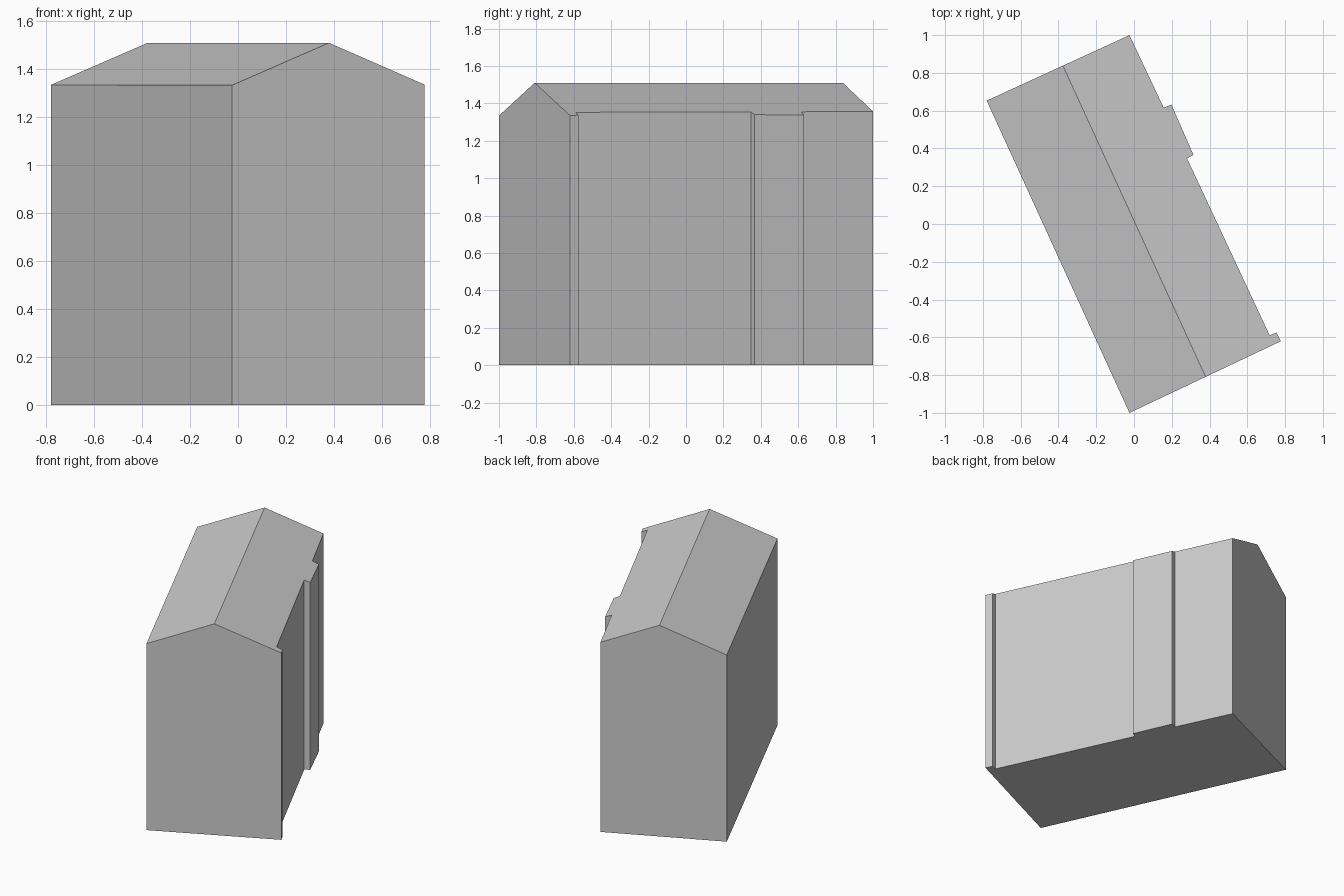
import bpy
import bmesh
from mathutils import Vector

cube = bpy.data.objects.get("Cube")
if cube:
    bpy.data.objects.remove(cube, do_unlink=True)

# Plain grey for the whole building
grey = bpy.data.materials.new("plain grey")
grey.use_nodes = True
colour = (0.6, 0.6, 0.6, 1.0)
grey.diffuse_color = colour
grey.node_tree.nodes["Principled BSDF"].inputs["Base Color"].default_value = colour

# Footprint with the corner pier and the wide pier on one long wall
FOOTPRINT = [
    (-0.78, 0.653), (-0.024, -1.0), (0.777, -0.621),
    (0.755, -0.575), (0.718, -0.589), (0.281, 0.347),
    (0.315, 0.366), (0.198, 0.632), (0.157, 0.616), (-0.024, 1.0),
]
RIDGE = Vector((0.0, 0.0175, 1.51))
ACROSS = Vector((0.909, 0.417, 0.0))
PITCH = 0.395

# Walls as a tall prism
bm = bmesh.new()
base = bm.faces.new([bm.verts.new((x, y, 0)) for x, y in FOOTPRINT])
raised = bmesh.ops.extrude_face_region(bm, geom=[base], use_keep_orig=True)
top = [v for v in raised["geom"] if isinstance(v, bmesh.types.BMVert)]
bmesh.ops.translate(bm, verts=top, vec=(0, 0, 2))

# Two roof slopes cut through the prism at the ridge
for side in (1, -1):
    normal = (ACROSS * side * PITCH + Vector((0, 0, 1))).normalized()
    cut = bmesh.ops.bisect_plane(
        bm, geom=bm.verts[:] + bm.edges[:] + bm.faces[:],
        plane_co=RIDGE, plane_no=normal, clear_outer=True)
    rim = [e for e in bm.edges if e.is_boundary]
    bmesh.ops.edgeloop_fill(bm, edges=rim)
bmesh.ops.recalc_face_normals(bm, faces=bm.faces[:])

mesh = bpy.data.meshes.new("gabled_building")
bm.to_mesh(mesh)
bm.free()
mesh.materials.append(grey)
building = bpy.data.objects.new("gabled_building", mesh)
bpy.context.collection.objects.link(building)
